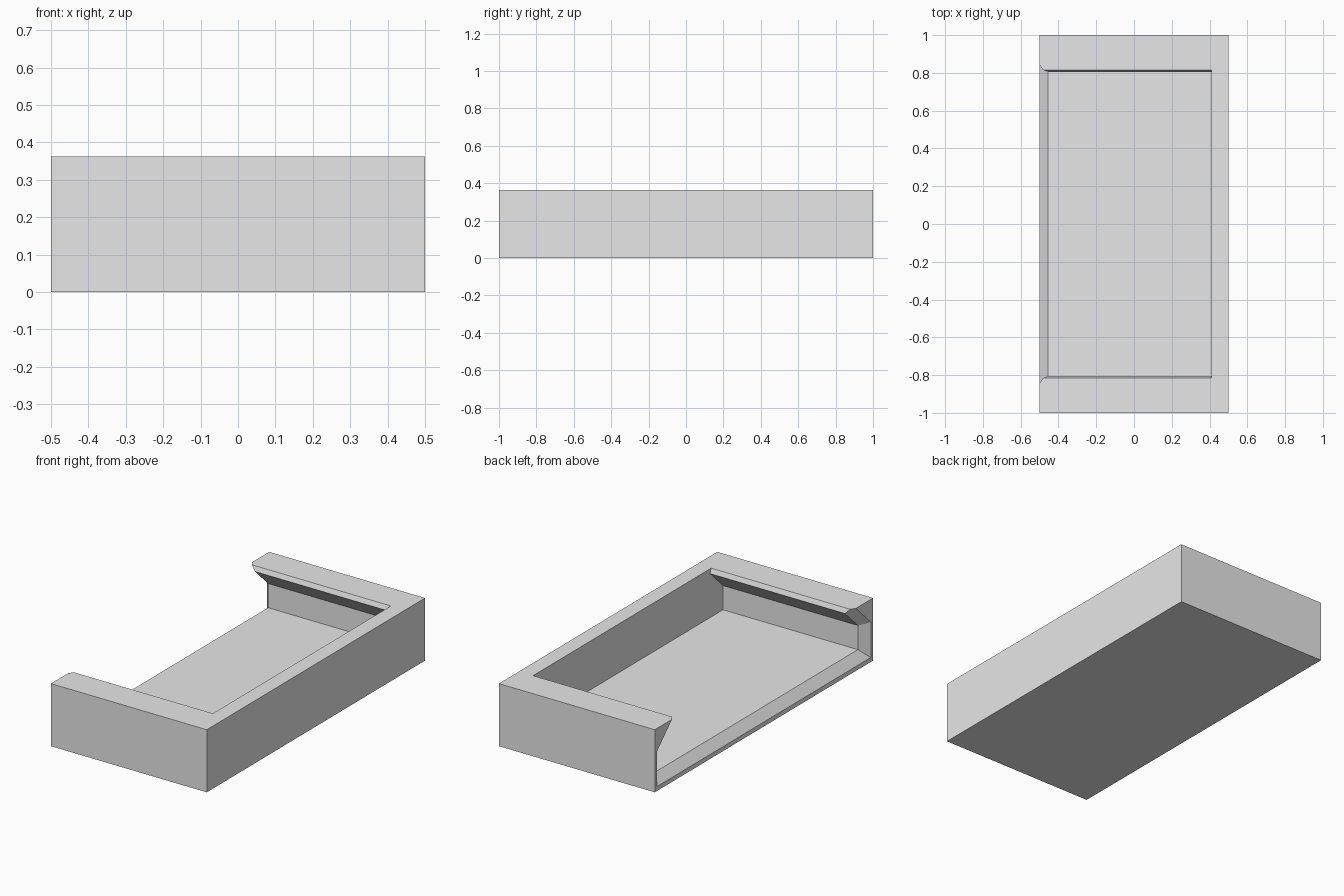
import bpy
import bmesh

# Remove the default cube
default = bpy.data.objects.get("Cube")
if default:
    bpy.data.objects.remove(default, do_unlink=True)

HEIGHT = 0.363
ABOVE = 0.45      # cutters reach past the top face
RIM_X = -0.455    # where the mouth starts to flare

# Single light grey material
grey = bpy.data.materials.new("light_grey")
grey.use_nodes = True
colour = (0.8, 0.8, 0.8, 1.0)
grey.diffuse_color = colour
grey.node_tree.nodes["Principled BSDF"].inputs["Base Color"].default_value = colour


def loft(name, x0, half0, x1, half1):
    """Solid between two (y, z) half profiles, each mirrored across y = 0."""
    bm = bmesh.new()
    rings = []
    for x, half in ((x0, half0), (x1, half1)):
        outline = half + [(-y, z) for y, z in reversed(half)]
        rings.append([bm.verts.new((x, y, z)) for y, z in outline])
    a, b = rings
    n = len(a)
    for i in range(n):
        j = (i + 1) % n
        bm.faces.new((a[i], a[j], b[j], b[i]))
    bm.faces.new(a)
    bm.faces.new(b)
    bmesh.ops.recalc_face_normals(bm, faces=bm.faces)
    mesh = bpy.data.meshes.new(name)
    bm.to_mesh(mesh)
    bm.free()
    mesh.materials.append(grey)
    obj = bpy.data.objects.new(name, mesh)
    bpy.context.collection.objects.link(obj)
    return obj


def blend(p, q, t):
    return [(a + (c - a) * t, b + (d - b) * t) for (a, b), (c, d) in zip(p, q)]


# Outer block
tray = loft("tray_body", -0.5, [(1, 0), (1, HEIGHT)], 0.5, [(1, 0), (1, HEIGHT)])

# Undercut channel with overhanging side lips
channel_profile = [(0.925, 0.08), (0.925, 0.22), (0.806, 0.335),
                   (0.816, HEIGHT), (0.847, ABOVE)]
channel = loft("channel_cutter", -0.6, channel_profile, 0.41, channel_profile)

# Flared mouth: the profile widens towards the open end
inner = [(0.925, 0.08), (0.925, 0.22), (0.687, ABOVE)]
outer = [(0.98, 0.026), (0.98, 0.23), (0.752, ABOVE)]
step = -0.5 - RIM_X
mouth = loft("mouth_cutter", RIM_X - step, blend(inner, outer, -1),
             RIM_X + 2 * step, blend(inner, outer, 2))

# Cut the channel and mouth out of the block
for cutter in (channel, mouth):
    cutter.hide_render = True
    cutter.hide_viewport = True
    cutter.display_type = 'WIRE'
    cut = tray.modifiers.new(cutter.name, 'BOOLEAN')
    cut.operation = 'DIFFERENCE'
    cut.solver = 'EXACT'
    cut.object = cutter
